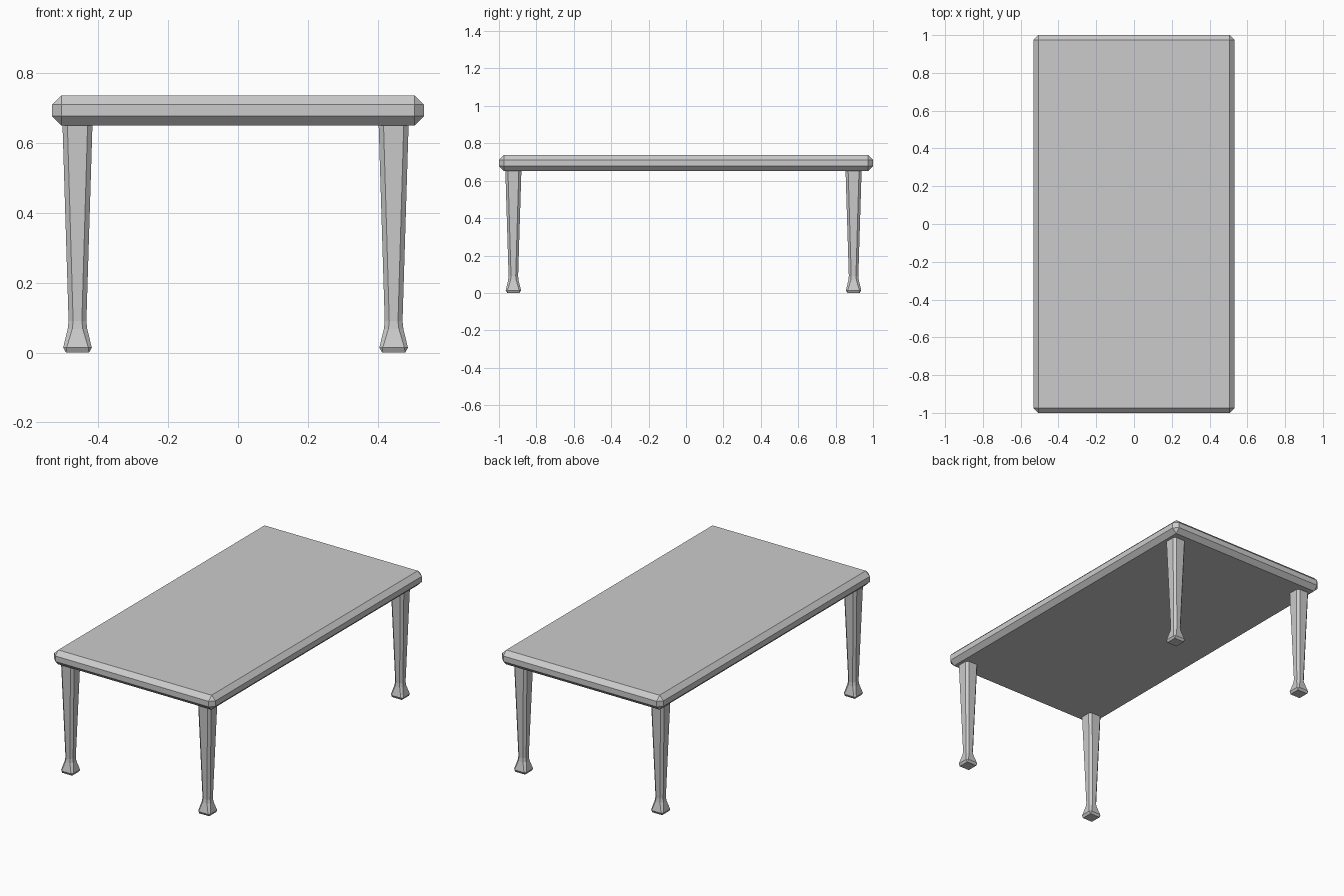
import bpy, bmesh

if "Cube" in bpy.data.objects:
    bpy.data.objects.remove(bpy.data.objects["Cube"])


def finish(bm, name):
    bmesh.ops.recalc_face_normals(bm, faces=bm.faces)
    mesh = bpy.data.meshes.new(name)
    bm.to_mesh(mesh)
    bm.free()
    obj = bpy.data.objects.new(name, mesh)
    bpy.context.collection.objects.link(obj)
    return obj


# Tabletop: slab with every edge chamfered once
bm = bmesh.new()
bmesh.ops.create_cube(bm, size=1)
bmesh.ops.scale(bm, vec=(1.066, 2.0, 0.086), verts=bm.verts)
bmesh.ops.translate(bm, vec=(0, 0, 0.694), verts=bm.verts)
bmesh.ops.bevel(bm, geom=bm.edges[:], offset=0.0265, offset_type='OFFSET',
                segments=1, profile=0.5, affect='EDGES')
finish(bm, "tabletop")


# Leg: lofted square sections with cut corners (height, half width, corner cut)
SECTIONS = [
    (0.000, 0.033, 0.000),
    (0.014, 0.041, 0.010),
    (0.068, 0.028, 0.013),
    (0.090, 0.0255, 0.013),
    (0.655, 0.043, 0.014),
]


def make_leg(name, x, y):
    bm = bmesh.new()
    rings = []
    for z, h, c in SECTIONS:
        i = h - c
        points = [(h, -i), (h, i), (i, h), (-i, h), (-h, i), (-h, -i), (-i, -h), (i, -h)]
        rings.append([bm.verts.new((px, py, z)) for px, py in points])
    for a, b in zip(rings, rings[1:]):
        for k in range(8):
            n = (k + 1) % 8
            bm.faces.new((a[k], a[n], b[n], b[k]))
    bm.faces.new(rings[0])
    bm.faces.new(rings[-1])
    # Merge the doubled corners of the square sole
    bmesh.ops.remove_doubles(bm, verts=bm.verts, dist=0.0001)
    finish(bm, name).location = (x, y, 0)


# Four legs, set slightly off the tabletop centre
for end, y in (("front", -0.923), ("back", 0.896)):
    for side, x in (("left", -0.460), ("right", 0.446)):
        make_leg(f"{end}_{side}_leg", x, y)
